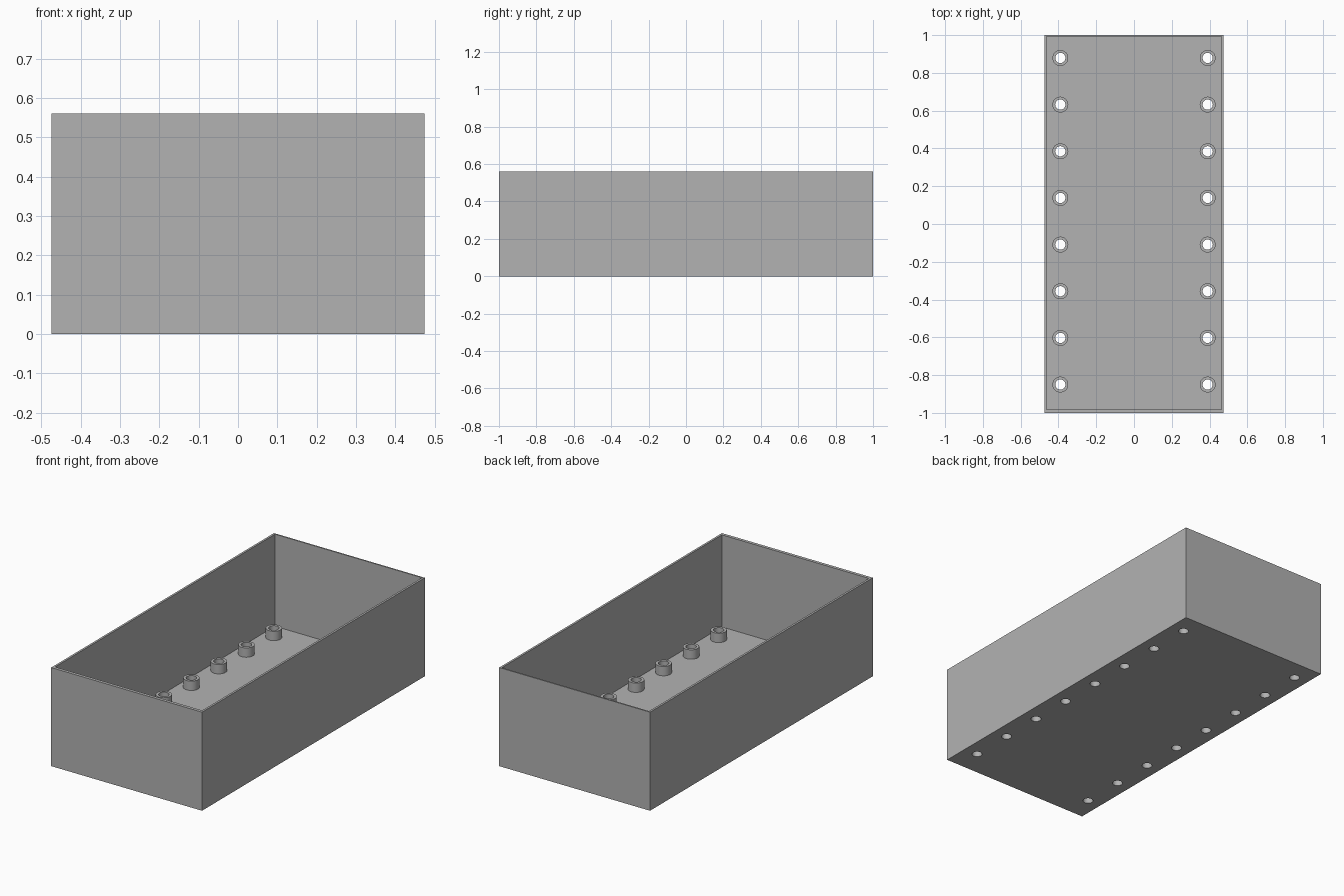
import bpy
import bmesh
from mathutils import Matrix, Vector

if "Cube" in bpy.data.objects:
    bpy.data.objects.remove(bpy.data.objects["Cube"], do_unlink=True)

# Overall sizes
HALF_X, HALF_Y, HEIGHT = 0.474, 1.0, 0.56
SIDE_WALL, FRONT_WALL, BACK_WALL, FLOOR = 0.012, 0.018, 0.008, 0.037
POST_X, POST_TOP, POST_R, BORE_R = 0.39, 0.09, 0.042, 0.027
POST_FIRST_Y, POST_PITCH, POST_ROWS, SIDES = -0.85, 0.247, 8, 32

grey = bpy.data.materials.new("mid grey")
grey.use_nodes = True
colour = (0.448, 0.448, 0.448, 1)
grey.diffuse_color = colour
grey.node_tree.nodes["Principled BSDF"].inputs["Base Color"].default_value = colour


def make_object(name, bm):
    mesh = bpy.data.meshes.new(name)
    bmesh.ops.recalc_face_normals(bm, faces=bm.faces)
    bm.to_mesh(mesh)
    bm.free()
    obj = bpy.data.objects.new(name, mesh)
    bpy.context.collection.objects.link(obj)
    mesh.materials.append(grey)
    return obj


def add_block(bm, low, high):
    low, high = Vector(low), Vector(high)
    matrix = Matrix.Translation((low + high) / 2) @ Matrix.Diagonal((*(high - low), 1))
    bmesh.ops.create_cube(bm, size=1, matrix=matrix)


def cut(target, cutter):
    cutter.hide_render = True
    mod = target.modifiers.new("cut", "BOOLEAN")
    mod.operation, mod.solver, mod.object = "DIFFERENCE", "EXACT", cutter
    bpy.ops.object.select_all(action="DESELECT")
    bpy.context.view_layer.objects.active = target
    target.select_set(True)
    bpy.ops.object.modifier_apply(modifier=mod.name)
    bpy.data.objects.remove(cutter, do_unlink=True)


spots = [(side * POST_X, POST_FIRST_Y + row * POST_PITCH)
         for side in (-1, 1) for row in range(POST_ROWS)]

# Open tray
bm = bmesh.new()
add_block(bm, (-HALF_X, -HALF_Y, 0), (HALF_X, HALF_Y, HEIGHT))
tray = make_object("tray", bm)

# Hollow inside of the tray
bm = bmesh.new()
add_block(bm, (SIDE_WALL - HALF_X, FRONT_WALL - HALF_Y, FLOOR),
          (HALF_X - SIDE_WALL, HALF_Y - BACK_WALL, HEIGHT + 0.2))
cut(tray, make_object("cavity_cutter", bm))

# Holes through the floor
bm = bmesh.new()
for x, y in spots:
    bmesh.ops.create_cone(bm, cap_ends=True, segments=SIDES, radius1=BORE_R,
                          radius2=BORE_R, depth=0.3, matrix=Matrix.Translation((x, y, 0)))
cut(tray, make_object("hole_cutter", bm))

# Hollow posts standing around the holes
for number, (x, y) in enumerate(spots, 1):
    bm = bmesh.new()
    profile = [(BORE_R, FLOOR), (BORE_R, POST_TOP), (POST_R, POST_TOP), (POST_R, FLOOR)]
    verts = [bm.verts.new((r, 0, z)) for r, z in profile]
    edges = [bm.edges.new((verts[i], verts[(i + 1) % 4])) for i in range(4)]
    bmesh.ops.spin(bm, geom=verts + edges, cent=(0, 0, 0), axis=(0, 0, 1),
                   angle=6.283185, steps=SIDES, use_merge=True)
    bmesh.ops.remove_doubles(bm, verts=bm.verts, dist=0.0001)
    post = make_object(f"post_{number}", bm)
    post.location = (x, y, 0)

# Smooth round walls, keep crisp edges
for obj in bpy.context.collection.objects:
    if obj.name == "tray" or obj.name.startswith("post_"):
        obj.select_set(True)
bpy.context.view_layer.objects.active = tray
bpy.ops.object.shade_smooth_by_angle()
